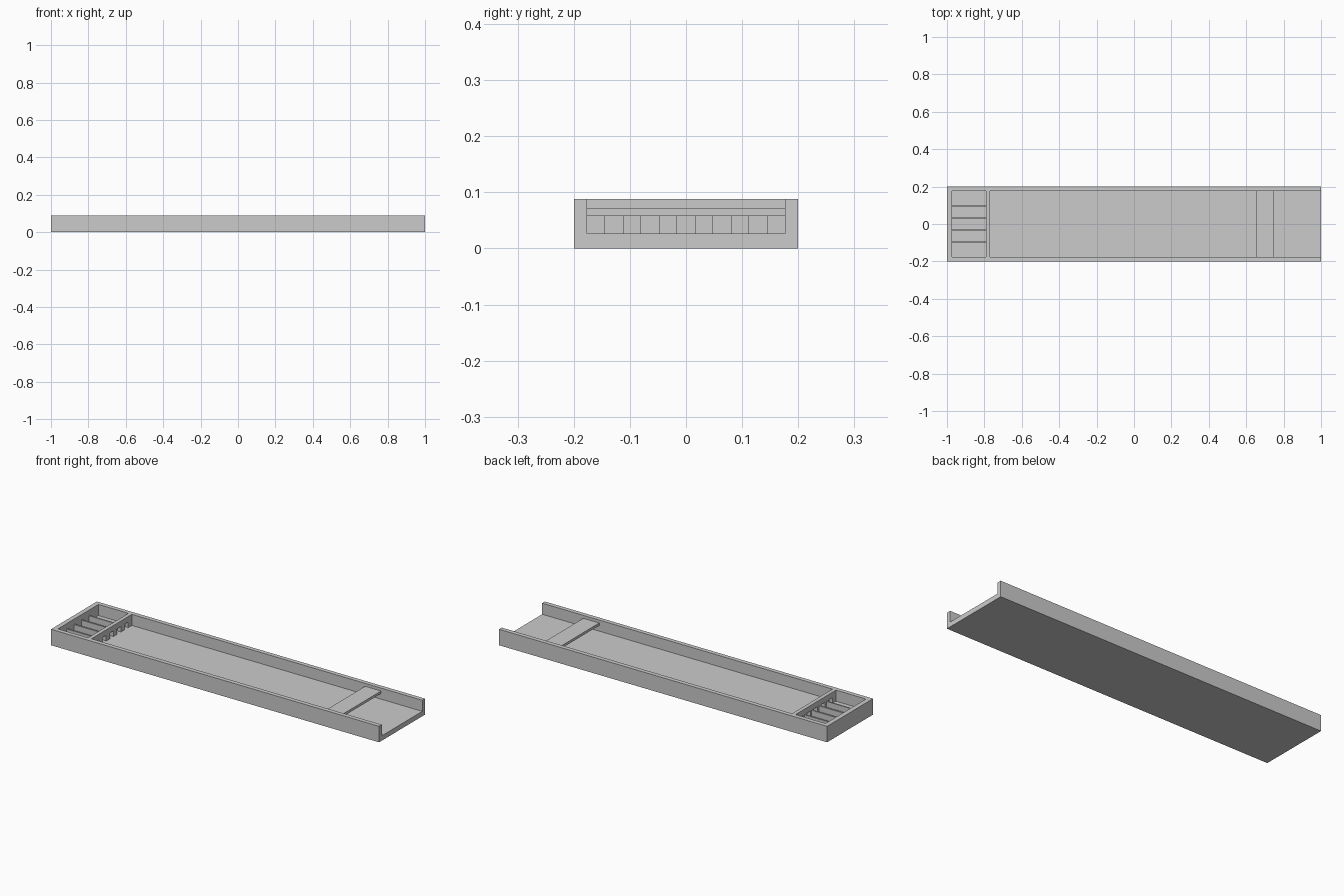
import bpy
import bmesh
from mathutils import Vector

default = bpy.data.objects.get("Cube")
if default:
    bpy.data.objects.remove(default, do_unlink=True)

HALF_L, HALF_W, HEIGHT = 1.0, 0.2, 0.088
INNER_W, FLOOR, BACK = 0.176, 0.027, -0.974
GATE_X = (-0.791, -0.77)
GATE_TOP = 0.058
STRIP = 2 * INNER_W / 11


def add_object(name, bm):
    bmesh.ops.recalc_face_normals(bm, faces=bm.faces)
    mesh = bpy.data.meshes.new(name)
    bm.to_mesh(mesh)
    bm.free()
    obj = bpy.data.objects.new(name, mesh)
    bpy.context.collection.objects.link(obj)
    return obj


def box(name, x, y, z):
    bm = bmesh.new()
    bmesh.ops.create_cube(bm, size=1)
    low, high = Vector((x[0], y[0], z[0])), Vector((x[1], y[1], z[1]))
    bmesh.ops.scale(bm, vec=high - low, verts=bm.verts)
    bmesh.ops.translate(bm, vec=(low + high) / 2, verts=bm.verts)
    return add_object(name, bm)


def extrude_x(name, outline, x):
    bm = bmesh.new()
    face = bm.faces.new([bm.verts.new((x[0], y, z)) for y, z in outline])
    moved = bmesh.ops.extrude_face_region(bm, geom=[face], use_keep_orig=True)
    verts = [v for v in moved["geom"] if isinstance(v, bmesh.types.BMVert)]
    bmesh.ops.translate(bm, vec=(x[1] - x[0], 0, 0), verts=verts)
    return add_object(name, bm)


# Tray: solid board hollowed out, open at the +x end
tray = box("tray", (-HALF_L, HALF_L), (-HALF_W, HALF_W), (0, HEIGHT))
cutter = box("tray_cutter", (BACK, HALF_L + 0.1), (-INNER_W, INNER_W),
             (FLOOR, HEIGHT + 0.1))
cutter.hide_render = True
cut = tray.modifiers.new("hollow", "BOOLEAN")
cut.operation = "DIFFERENCE"
cut.solver = "EXACT"
cut.object = cutter
bpy.context.view_layer.objects.active = tray
bpy.ops.object.modifier_apply(modifier=cut.name)
bpy.data.objects.remove(cutter, do_unlink=True)

# Gate: a comb outline with five openings between six posts
outline = [(INNER_W, HEIGHT), (-INNER_W, HEIGHT), (-INNER_W, FLOOR)]
for i in range(5):
    left = -INNER_W + (2 * i + 1) * STRIP
    right = left + STRIP
    outline += [(left, FLOOR), (left, GATE_TOP), (right, GATE_TOP), (right, FLOOR)]
outline.append((INNER_W, FLOOR))
extrude_x("gate", outline, GATE_X)

# Compartment dividers behind the four inner posts
for i in range(4):
    y = (2 * i - 3) * STRIP
    box(f"divider_{i + 1}", (BACK, GATE_X[0]), (y - 0.004, y + 0.004),
        (FLOOR, GATE_TOP))

# Thin crossbar raised above the floor near the open end
box("crossbar", (0.652, 0.749), (-INNER_W, INNER_W), (GATE_TOP, 0.072))
